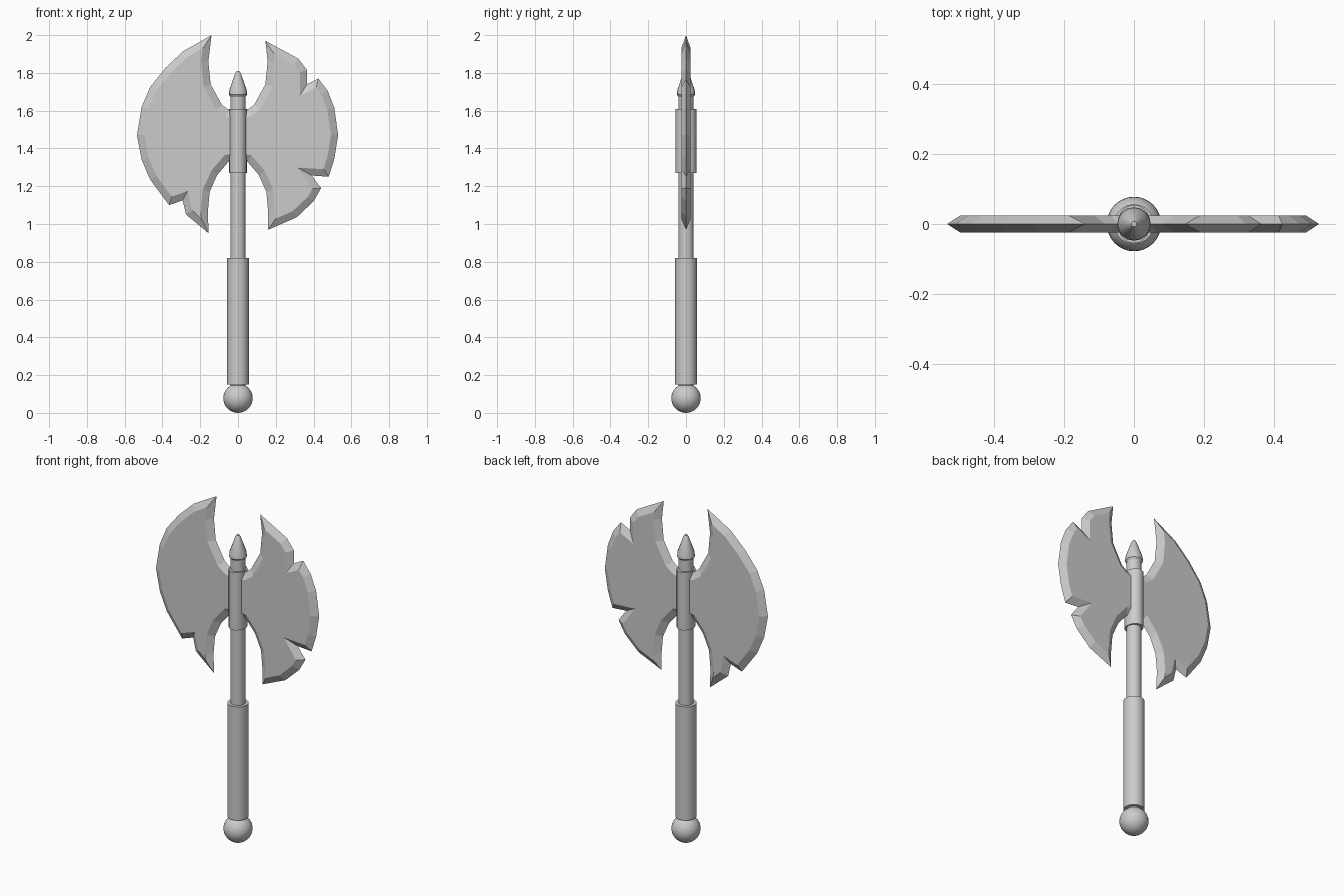
import bpy, bmesh, math
from mathutils import Vector

if "Cube" in bpy.data.objects:
    bpy.data.objects.remove(bpy.data.objects["Cube"])


def lathe(name, profile, sides=20, sy=1.0):
    """Revolve (radius, z) points around the z axis."""
    bm = bmesh.new()
    rings = []
    for r, z in profile:
        rings.append([bm.verts.new((r * math.cos(2 * math.pi * i / sides),
                                    sy * r * math.sin(2 * math.pi * i / sides), z))
                      for i in range(sides)])
    for a, b in zip(rings, rings[1:]):
        for i in range(sides):
            j = (i + 1) % sides
            bm.faces.new((a[i], a[j], b[j], b[i]))
    bm.faces.new(rings[0][::-1])
    bm.faces.new(rings[-1])
    return finish(name, bm, True)


def finish(name, bm, smooth=False):
    bmesh.ops.recalc_face_normals(bm, faces=bm.faces)
    me = bpy.data.meshes.new(name)
    bm.to_mesh(me)
    bm.free()
    ob = bpy.data.objects.new(name, me)
    bpy.context.collection.objects.link(ob)
    if smooth:
        bpy.ops.object.select_all(action='DESELECT')
        ob.select_set(True)
        bpy.context.view_layer.objects.active = ob
        bpy.ops.object.shade_smooth_by_angle(angle=math.radians(35))
    return ob


def inset(points, d, limit):
    """Mitred inward offset of a closed outline."""
    p = [Vector(q) for q in points]
    n = len(p)
    area = sum(p[i - 1].x * p[i].y - p[i].x * p[i - 1].y for i in range(n))
    s = 1 if area > 0 else -1
    out = []
    for i in range(n):
        a = (p[i] - p[i - 1]).normalized()
        b = (p[(i + 1) % n] - p[i]).normalized()
        na, nb = Vector((-a.y, a.x)) * s, Vector((-b.y, b.x)) * s
        m = (na + nb).normalized()
        out.append(p[i] + m * min(d / max(m.dot(na), 0.1), limit))
    return out


def blade(name, edge, side, half=0.025):
    """Flat plate with a sharp bevelled rim; edge runs from upper to lower tip."""
    lower = [(0.16, 1.06), (0.15, 1.17), (0.11, 1.26), (0.05, 1.33), (0, 1.34)]
    upper = [(0, 1.60), (0.05, 1.605), (0.085, 1.63), (0.145, 1.74), (0.157, 1.86)]
    outline = edge + lower + upper
    inner = inset(outline, 0.038, 0.085)
    bm = bmesh.new()
    rim = [bm.verts.new((side * x, 0, z)) for x, z in outline]
    n = len(rim)
    for y in (-half, half):
        ring = [bm.verts.new((side * q.x, y, q.y)) for q in inner]
        for i in range(n):
            j = (i + 1) % n
            bm.faces.new((rim[i], rim[j], ring[j], ring[i]))
        bm.faces.new(ring)
    bmesh.ops.recalc_face_normals(bm, faces=bm.faces)
    bmesh.ops.triangulate(bm, faces=[f for f in bm.faces if len(f.verts) > 4])
    return finish(name, bm)


# Pommel ball
bpy.ops.mesh.primitive_uv_sphere_add(segments=32, ring_count=16, radius=0.078,
                                     location=(0, 0, 0.078))
bpy.context.object.name = "pommel"
bpy.ops.object.shade_smooth()

# Handle parts
lathe("grip", [(0.057, 0.15), (0.057, 0.82)])
lathe("shaft", [(0.04, 0.12), (0.04, 1.69)])
lathe("head_collar", [(0.047, 1.27), (0.047, 1.61)], sy=1.17)
lathe("top_spike", [(0.038, 1.67), (0.048, 1.685), (0.046, 1.71),
                    (0.016, 1.795), (0.008, 1.81)], sides=16)

# Chipped blades
blade("left_blade", [(0.14, 2.0), (0.29, 1.915), (0.385, 1.825), (0.465, 1.725),
                     (0.51, 1.62), (0.535, 1.47), (0.51, 1.34), (0.465, 1.235),
                     (0.365, 1.10), (0.293, 1.125), (0.275, 1.05), (0.155, 0.95)], -1)
blade("right_blade", [(0.145, 1.97), (0.32, 1.875), (0.365, 1.815), (0.365, 1.74),
                      (0.425, 1.77), (0.475, 1.705), (0.51, 1.615), (0.53, 1.47),
                      (0.51, 1.345), (0.48, 1.25), (0.39, 1.257), (0.44, 1.19),
                      (0.40, 1.12), (0.31, 1.035), (0.16, 0.97)], 1)
